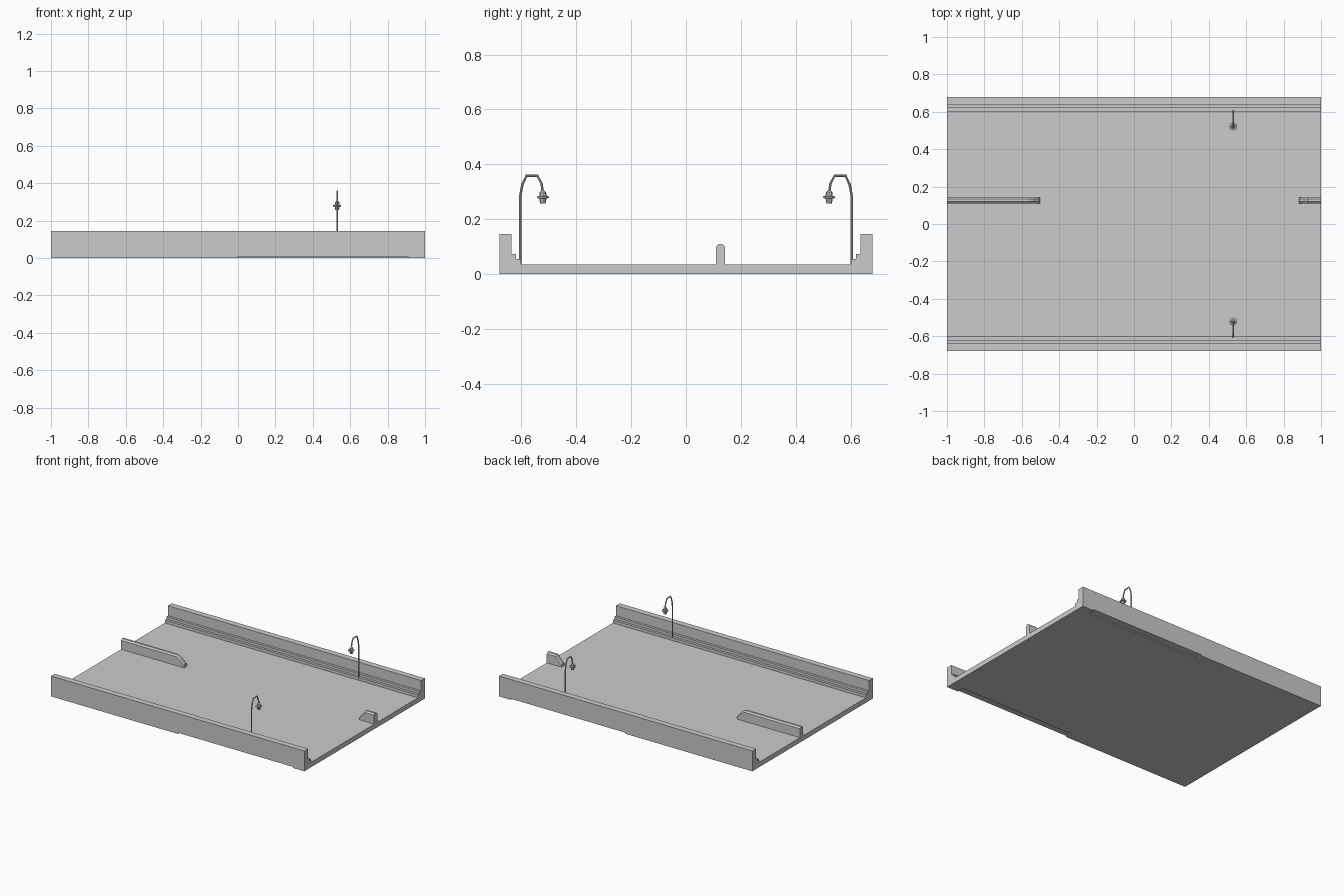
import bpy, bmesh, math
from mathutils import Vector

if "Cube" in bpy.data.objects:
    bpy.data.objects.remove(bpy.data.objects["Cube"])


def finish(name, bm):
    bmesh.ops.recalc_face_normals(bm, faces=bm.faces)
    mesh = bpy.data.meshes.new(name)
    bm.to_mesh(mesh)
    bm.free()
    obj = bpy.data.objects.new(name, mesh)
    bpy.context.collection.objects.link(obj)
    return obj


def loft(name, rings):
    """Skin a list of equal-sized point rings and cap both ends."""
    bm = bmesh.new()
    vs = [[bm.verts.new(p) for p in ring] for ring in rings]
    n = len(vs[0])
    for a, b in zip(vs, vs[1:]):
        for i in range(n):
            j = (i + 1) % n
            bm.faces.new((a[i], a[j], b[j], b[i]))
    bm.faces.new(vs[0])
    bm.faces.new(vs[-1])
    return finish(name, bm)


# Road slab with stepped kerbs and side walls, extruded along x
half = [(0.68, 0), (0.68, 0.145), (0.637, 0.145), (0.637, 0.073), (0.62, 0.073),
        (0.62, 0.055), (0.602, 0.055), (0.602, 0.035)]
profile = half + [(-y, z) for y, z in reversed(half)]
road = loft("road_slab", [[(x, y, z) for y, z in profile] for x in (-1, 1)])

# Shallow grooves under the outer edges
for s in (-1, 1):
    bpy.ops.mesh.primitive_cube_add(size=1, location=(0.455, s * 0.67, 0))
    cutter = bpy.context.object
    cutter.name = "groove_cutter"
    cutter.scale = (0.91, 0.08, 0.016)
    cutter.hide_render = True
    cutter.hide_viewport = True
    mod = road.modifiers.new("groove", 'BOOLEAN')
    mod.object = cutter
    mod.operation = 'DIFFERENCE'
    mod.solver = 'EXACT'


# Median barriers with chamfered tops and sloping inner ends
def barrier_ring(x, top):
    c, w, b = 0.126, 0.017, 0.01
    return [(x, c - w, 0.03), (x, c - w, top - b), (x, c - w + b, top),
            (x, c + w - b, top), (x, c + w, top - b), (x, c + w, 0.03)]


loft("median_barrier_long", [barrier_ring(x, z) for x, z in
     ((-1, 0.109), (-0.565, 0.109), (-0.54, 0.096), (-0.503, 0.06))])
loft("median_barrier_short", [barrier_ring(x, z) for x, z in
     ((0.883, 0.06), (0.92, 0.096), (0.928, 0.109), (1, 0.109))])


# Street lamps: bent hexagonal pole and a turned lamp head
POLE = [(0.605, 0.036), (0.605, 0.28), (0.597, 0.325), (0.582, 0.358),
        (0.542, 0.358), (0.527, 0.33), (0.522, 0.298)]
HEAD = [(0.006, 0.304), (0.012, 0.298), (0.013, 0.284), (0.022, 0.282),
        (0.022, 0.277), (0.013, 0.275), (0.010, 0.257)]
LAMP_X = 0.53
SIDES = 8
angles = [2 * math.pi * i / SIDES for i in range(SIDES)]

for label, s in (("front", -1), ("back", 1)):
    pts = [Vector((LAMP_X, s * y, z)) for y, z in POLE]
    rings = []
    for i, p in enumerate(pts):
        d = (pts[min(i + 1, len(pts) - 1)] - pts[max(i - 1, 0)]).normalized()
        if i == 1:
            d = Vector((0, 0, 1))
        u = Vector((1, 0, 0))
        v = d.cross(u)
        rings.append([p + 0.0045 * (math.cos(a) * u + math.sin(a) * v) for a in angles])
    loft(label + "_lamp_pole", rings)
    loft(label + "_lamp_head", [[(LAMP_X + r * math.cos(a), s * 0.522 + r * math.sin(a), z)
                                 for a in angles] for r, z in HEAD])
